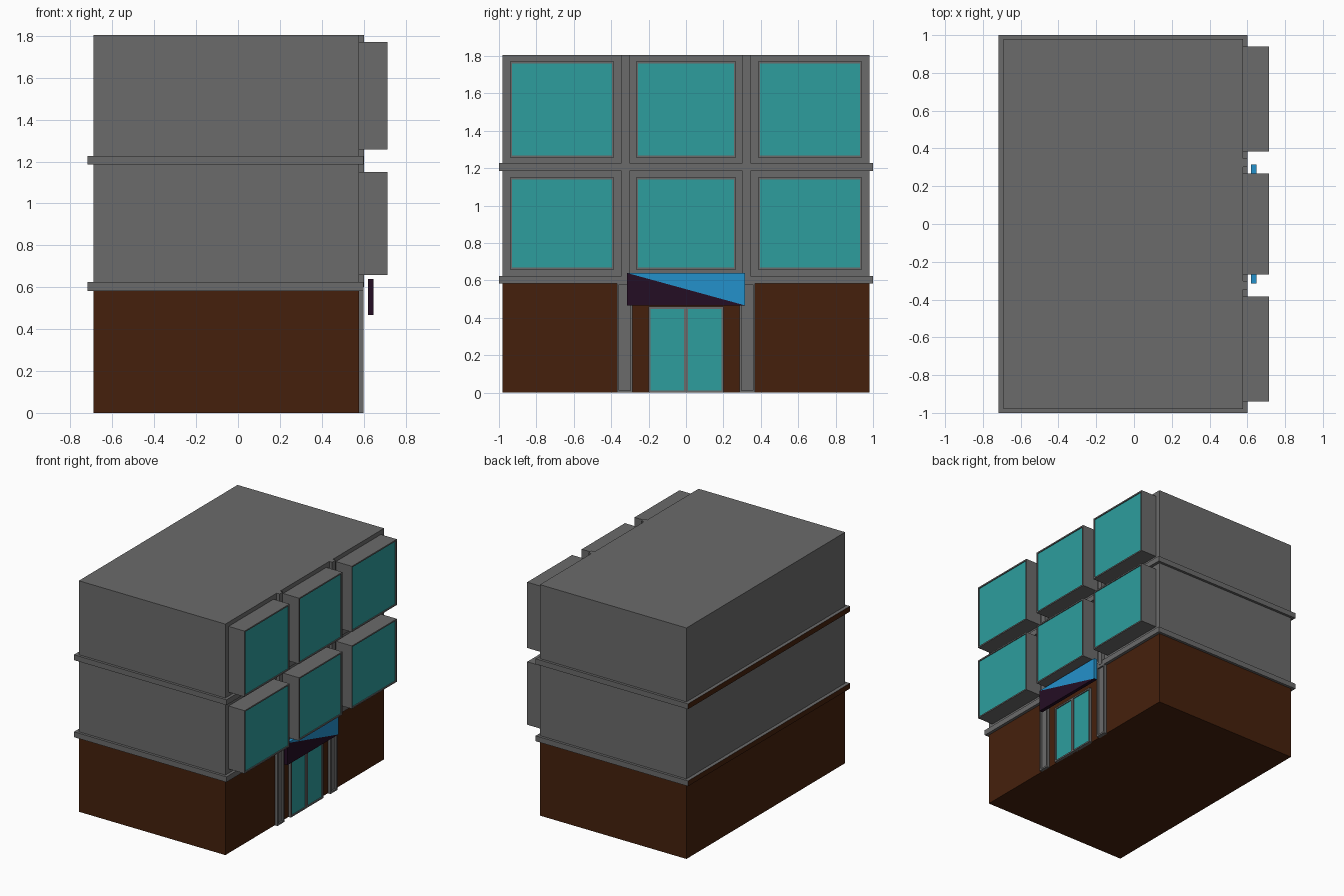
import bpy, bmesh
from mathutils import Vector

if "Cube" in bpy.data.objects:
    bpy.data.objects.remove(bpy.data.objects["Cube"])


def material(name, rgb):
    m = bpy.data.materials.new(name)
    m.diffuse_color = (*rgb, 1)
    m.use_nodes = True
    m.node_tree.nodes["Principled BSDF"].inputs["Base Color"].default_value = m.diffuse_color
    return m


GREY = material("grey_concrete", (0.147, 0.147, 0.147))
BROWN = material("brown_wall", (0.06, 0.0144, 0.0037))
GLASS = material("teal_glass", (0.026, 0.337, 0.337))
BLUE = material("blue_sign", (0.0176, 0.283, 0.597))
DARK = material("dark_sign", (0.0176, 0.004, 0.0176))


def finish(name, bm, mats):
    me = bpy.data.meshes.new(name)
    bm.to_mesh(me)
    bm.free()
    for m in mats:
        me.materials.append(m)
    ob = bpy.data.objects.new(name, me)
    bpy.context.collection.objects.link(ob)
    return ob


def box_mesh(x, y, z):
    bm = bmesh.new()
    bmesh.ops.create_cube(bm, size=1)
    for v in bm.verts:
        v.co = Vector(r[0] if c < 0 else r[1] for r, c in zip((x, y, z), v.co))
    return bm


def box(name, x, y, z, mat):
    return finish(name, box_mesh(x, y, z), [mat])


def panel_box(name, x, y, z, rim, depth, mats):
    """Box whose +x face has a rim and a sunken panel in the last material."""
    bm = box_mesh(x, y, z)
    bm.normal_update()
    face = max(bm.faces, key=lambda f: f.normal.x)
    bmesh.ops.inset_individual(bm, faces=[face], thickness=rim)
    ext = bmesh.ops.extrude_discrete_faces(bm, faces=[face])["faces"][0]
    bmesh.ops.translate(bm, verts=ext.verts, vec=(-depth, 0, 0))
    ext.material_index = len(mats) - 1
    return finish(name, bm, mats)


# Storeys
box("ground_floor", (-0.69, 0.577), (-0.98, 0.98), (0, 0.60), BROWN)
box("upper_floors", (-0.69, 0.577), (-0.98, 0.98), (0.60, 1.805), GREY)

# Floor bands, brown on the rear edge
for name, z in (("lower_band", (0.583, 0.625)), ("upper_band", (1.185, 1.227))):
    bm = box_mesh((-0.718, 0.60), (-1, 1), z)
    bm.normal_update()
    for f in bm.faces:
        f.material_index = int(f.normal.x < -0.5)
    finish(name, bm, [GREY, BROWN])

# Projecting window bays
for row, z in (("lower", (0.658, 1.15)), ("upper", (1.258, 1.772))):
    for col, y in (("left", (-0.94, -0.385)), ("middle", (-0.267, 0.267)),
                   ("right", (0.385, 0.94))):
        panel_box(f"{row}_{col}_window_bay", (0.57, 0.715), y, z, 0.015, 0.007,
                  [GREY, GLASS])

# Upper mullions and ground floor pilasters, either side of the entrance
for side, s in (("left", -1), ("right", 1)):
    def span(a, b):
        return tuple(sorted((s * a, s * b)))
    box(f"{side}_mullion", (0.57, 0.602), span(0.303, 0.346), (0.60, 1.805), GREY)
    panel_box(f"{side}_pilaster", (0.57, 0.60), span(0.285, 0.37), (0, 0.59),
              0.018, 0.012, [GREY])

# Double door
for side, y in (("left", (-0.2, 0)), ("right", (0, 0.2))):
    panel_box(f"{side}_door", (0.57, 0.597), y, (0, 0.46), 0.016, 0.008,
              [GREY, GLASS])

# Sign board split along its diagonal into two colours
bm = bmesh.new()
corners = [(-0.315, 0.467), (0.315, 0.467), (0.315, 0.64), (-0.315, 0.64)]
back = [bm.verts.new((0.62, y, z)) for y, z in corners]
front = [bm.verts.new((0.648, y, z)) for y, z in corners]
for i in range(4):
    j = (i + 1) % 4
    f = bm.faces.new((back[i], back[j], front[j], front[i]))
    f.material_index = int(i in (0, 3))
for ring in (back, front):
    bm.faces.new((ring[1], ring[2], ring[3]))
    bm.faces.new((ring[0], ring[1], ring[3])).material_index = 1
bmesh.ops.recalc_face_normals(bm, faces=bm.faces[:])
finish("entrance_sign", bm, [BLUE, DARK])
